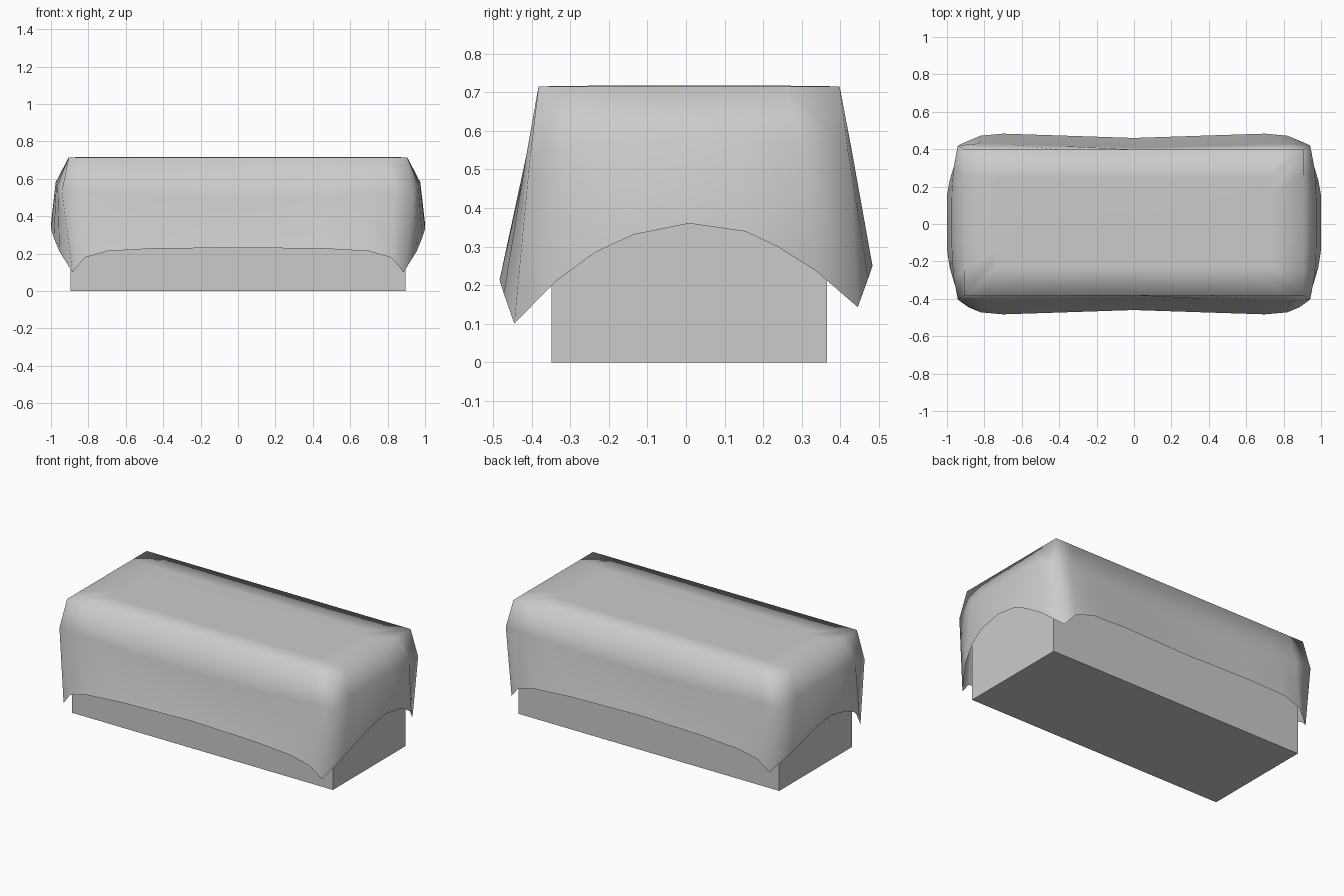
import bpy, bmesh

cube = bpy.data.objects.get("Cube")
if cube:
    bpy.data.objects.remove(cube)

grey = bpy.data.materials.new("plain grey")
grey.use_nodes = True
color = (0.6, 0.6, 0.6, 1)
grey.diffuse_color = color
grey.node_tree.nodes["Principled BSDF"].inputs["Base Color"].default_value = color


def add_object(name, bm):
    bmesh.ops.recalc_face_normals(bm, faces=bm.faces)
    mesh = bpy.data.meshes.new(name)
    bm.to_mesh(mesh)
    bm.free()
    mesh.materials.append(grey)
    obj = bpy.data.objects.new(name, mesh)
    bpy.context.collection.objects.link(obj)
    return obj


# Plain block under the cloth
bm = bmesh.new()
bmesh.ops.create_cube(bm, size=1)
for v in bm.verts:
    v.co = (v.co.x * 1.79, v.co.y * 0.714 + 0.008, (v.co.z + 0.5) * 0.7)
add_object("base_block", bm)

# Cloth outlines for one quarter, from the end's middle round to the long side's middle
top = [(0.905, y, 0.715) for y in (0, 0.1, 0.17, 0.25, 0.39)]
top += [(x, 0.39, 0.715) for x in (0.8, 0.65, 0.4, 0)]
fold = [(0.975, 0, 0.58), (0.975, 0.12, 0.58), (0.972, 0.2, 0.575), (0.965, 0.29, 0.57),
        (0.942, 0.412, 0.54), (0.83, 0.422, 0.54), (0.68, 0.42, 0.53),
        (0.42, 0.41, 0.51), (0, 0.398, 0.5)]
hem = [(1, 0, 0.36), (1, 0.145, 0.335), (0.985, 0.235, 0.293), (0.955, 0.335, 0.225),
       (0.885, 0.445, 0.122), (0.82, 0.472, 0.198), (0.7, 0.483, 0.232),
       (0.45, 0.475, 0.245), (0, 0.46, 0.248)]
inner = [(x * 0.8, y * 0.6, 0.717) for x, y, z in top]


def full_ring(bm, quarter):
    """Mirror a quarter outline into a closed ring, hanging a little lower in front."""
    parts = [(1, 1, quarter), (-1, 1, quarter[-2::-1]),
             (-1, -1, quarter[1:]), (1, -1, quarter[-2:0:-1])]
    ring = []
    for sx, sy, points in parts:
        for x, y, z in points:
            tilt = 0.04 * y * sy * (0.715 - z) / 0.5 if z < 0.71 else 0
            ring.append(bm.verts.new((sx * x, sy * y + 0.008 * (z > 0.3), z + tilt)))
    return ring


# Draped cloth: rings bridged from the flat top down to the hem
bm = bmesh.new()
rings = [full_ring(bm, q) for q in (inner, top, fold, hem)]
bm.faces.new(rings[0])
for a, b in zip(rings, rings[1:]):
    for i in range(len(a)):
        j = (i + 1) % len(a)
        bm.faces.new((a[i], a[j], b[j], b[i]))
cloth = add_object("draped_cloth", bm)
for p in cloth.data.polygons:
    p.use_smooth = True
if cloth.data.polygons[0].normal.z < 0:
    cloth.data.flip_normals()
